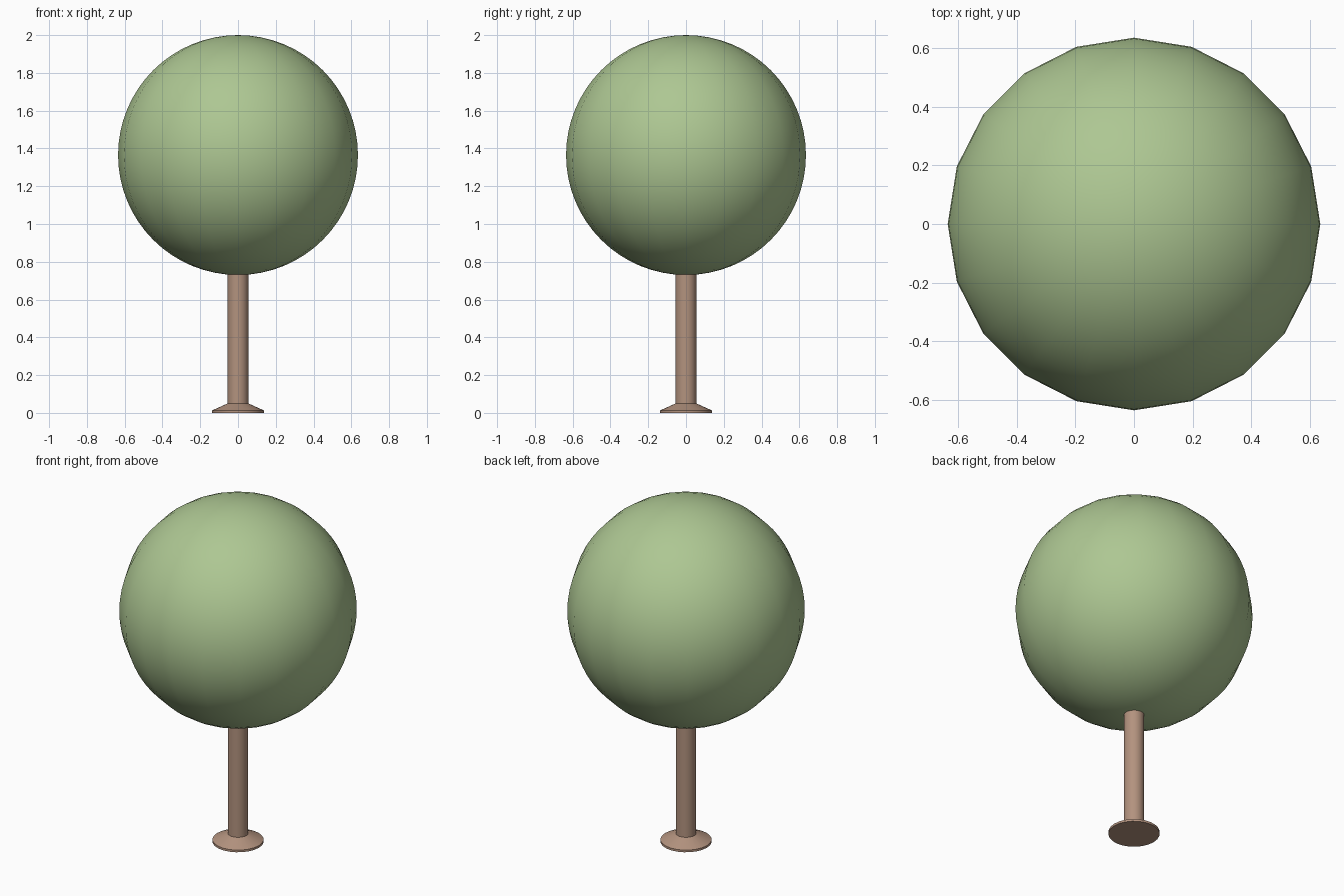
import bpy
import bmesh
from math import sin, cos, pi, radians

if "Cube" in bpy.data.objects:
    bpy.data.objects.remove(bpy.data.objects["Cube"])


def material(name, color):
    mat = bpy.data.materials.new(name)
    mat.diffuse_color = (*color, 1)
    mat.use_nodes = True
    mat.node_tree.nodes["Principled BSDF"].inputs["Base Color"].default_value = mat.diffuse_color
    return mat


def lathe(name, profile, sides, mat, angle=30):
    """Revolve (radius, z) points around z; radius 0 makes a pole."""
    bm = bmesh.new()
    rings = []
    for r, z in profile:
        if r < 1e-6:
            rings.append([bm.verts.new((0, 0, z))] * sides)
        else:
            rings.append([bm.verts.new((r * cos(2 * pi * i / sides),
                                        r * sin(2 * pi * i / sides), z))
                          for i in range(sides)])
    for low, high in zip(rings, rings[1:]):
        for i in range(sides):
            j = (i + 1) % sides
            quad = (low[i], low[j], high[j], high[i])
            bm.faces.new(list(dict.fromkeys(quad)))
    bmesh.ops.recalc_face_normals(bm, faces=bm.faces)
    mesh = bpy.data.meshes.new(name)
    bm.to_mesh(mesh)
    bm.free()
    mesh.materials.append(mat)
    obj = bpy.data.objects.new(name, mesh)
    bpy.context.collection.objects.link(obj)
    bpy.ops.object.select_all(action='DESELECT')
    obj.select_set(True)
    bpy.context.view_layer.objects.active = obj
    bpy.ops.object.shade_smooth_by_angle(angle=radians(angle))
    return obj


bark = material("bark", (0.45, 0.29, 0.21))
leaves = material("leaves", (0.42, 0.57, 0.29))

# Round crown
R, CZ, RINGS = 0.635, 1.365, 32
crown = [(R * sin(pi * k / RINGS), CZ - R * cos(pi * k / RINGS))
         for k in range(RINGS + 1)]
lathe("crown", crown, 20, leaves)

# Trunk with flared foot, its top just inside the crown
lathe("trunk", [(0, 0), (0.137, 0), (0.137, 0.013), (0.055, 0.05),
                (0.055, 0.74), (0, 0.74)], 24, bark, 20)
